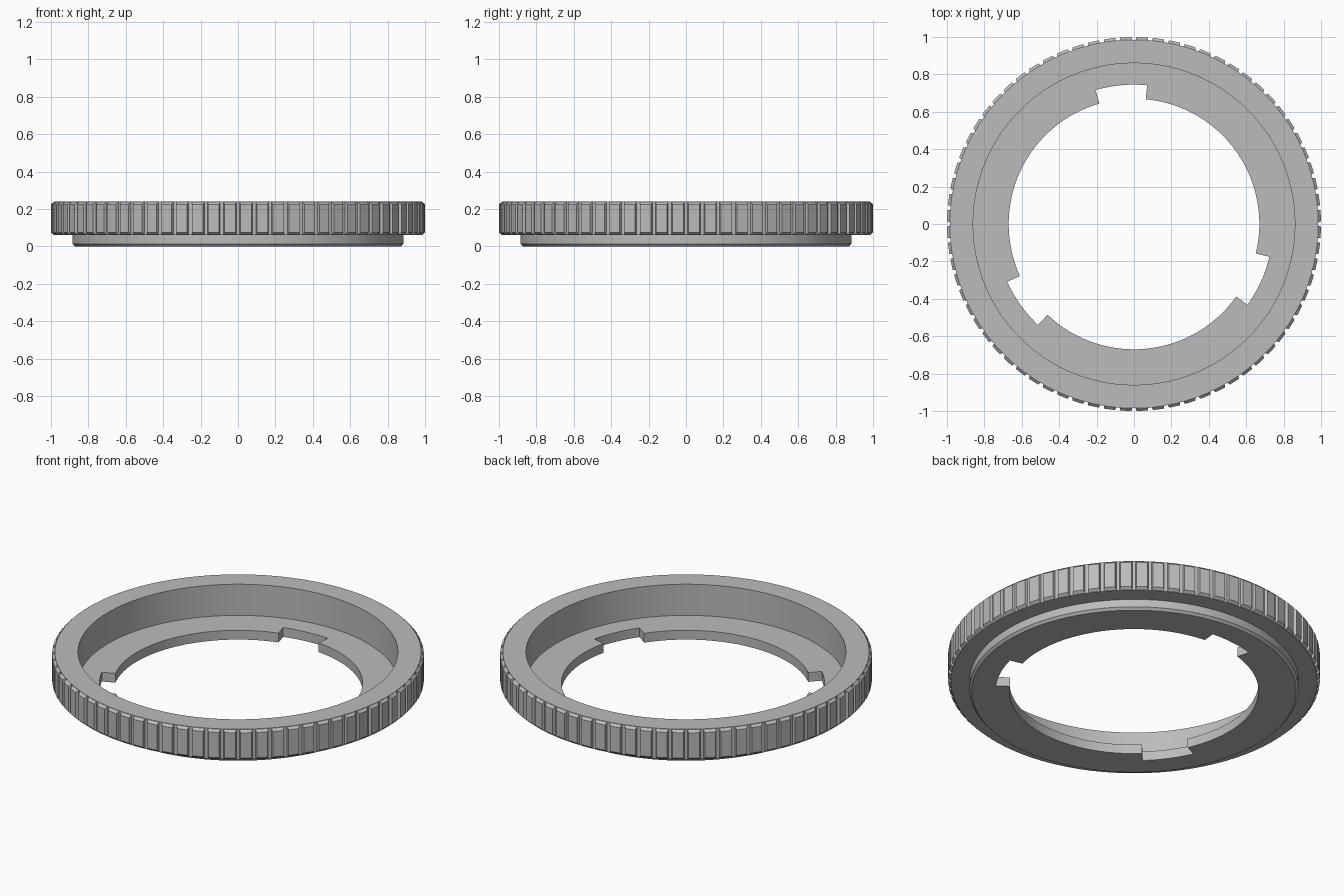
import bpy, bmesh, math
from math import cos, sin, radians, pi

cube = bpy.data.objects.get("Cube")
if cube:
    bpy.data.objects.remove(cube, do_unlink=True)

grey = bpy.data.materials.new("satin_grey")
grey.use_nodes = True
colour = (0.5, 0.5, 0.5, 1)
grey.diffuse_color = colour
grey.node_tree.nodes["Principled BSDF"].inputs["Base Color"].default_value = colour

TOP, STEP, FLOOR = 0.24, 0.06, 0.055
BASE_R, RIB_R = 0.985, 1.0
RIBS = 72


def polar(r, a, z):
    return (r * cos(a), r * sin(a), z)


def make_object(name, bm):
    bmesh.ops.recalc_face_normals(bm, faces=bm.faces)
    mesh = bpy.data.meshes.new(name)
    bm.to_mesh(mesh)
    bm.free()
    mesh.materials.append(grey)
    obj = bpy.data.objects.new(name, mesh)
    bpy.context.collection.objects.link(obj)
    return obj


def sweep(bm, profile, angles, closed):
    """Carry a closed (radius, z) profile round the z axis."""
    rings = [[bm.verts.new(polar(r, a, z)) for r, z in profile] for a in angles]
    n = len(profile)
    pairs = list(zip(rings, rings[1:]))
    if closed:
        pairs.append((rings[-1], rings[0]))
    else:
        bm.faces.new(rings[0])
        bm.faces.new(rings[-1])
    for p, q in pairs:
        for i in range(n):
            j = (i + 1) % n
            bm.faces.new((p[i], p[j], q[j], q[i]))


def activate(obj):
    bpy.ops.object.select_all(action='DESELECT')
    obj.select_set(True)
    bpy.context.view_layer.objects.active = obj


# Stepped ring with a deep recess and an inner flange
body = bmesh.new()
sweep(body, [(0.67, 0), (0.872, 0), (0.885, 0.014), (0.885, STEP),
             (BASE_R, STEP), (BASE_R, TOP), (0.86, TOP), (0.86, FLOOR),
             (0.67, FLOOR)],
      [2 * pi * i / 216 for i in range(216)], True)
ring = make_object("ring_body", body)

# Three bayonet notches through the flange
cutter_bm = bmesh.new()
for start, end in ((84.6, 106), (204.5, 226.4), (324.6, 346.4)):
    sweep(cutter_bm, [(0.6, -0.1), (0.745, -0.1), (0.745, 0.15), (0.6, 0.15)],
          [radians(start + (end - start) * i / 12) for i in range(13)], False)
cutter = make_object("notch_cutter", cutter_bm)
cutter.hide_render = True
cut = ring.modifiers.new("notches", 'BOOLEAN')
cut.operation = 'DIFFERENCE'
cut.solver = 'EXACT'
cut.object = cutter
activate(ring)
bpy.ops.object.modifier_apply(modifier=cut.name)
bpy.data.objects.remove(cutter, do_unlink=True)

# Grip ribs with bevelled ends and slanted sides
rib_bm = bmesh.new()
pitch = 2 * pi / RIBS
bevel = 0.015
for k in range(RIBS):
    mid = -pi / 2 + (k + 0.5) * pitch
    inner, outer = [], []
    for side, end in ((-1, 0), (1, 0), (1, 1), (-1, 1)):
        z = TOP if end else STEP
        inset = -bevel if end else bevel
        inner.append(rib_bm.verts.new(polar(BASE_R - 0.002, mid + side * pitch * 0.4, z)))
        outer.append(rib_bm.verts.new(polar(RIB_R, mid + side * pitch * 0.34, z + inset)))
    rib_bm.faces.new(outer)
    for i in range(4):
        j = (i + 1) % 4
        rib_bm.faces.new((inner[i], inner[j], outer[j], outer[i]))
    rib_bm.faces.new(inner[::-1])
make_object("grip_ribs", rib_bm)

activate(ring)
bpy.ops.object.shade_smooth_by_angle(angle=radians(25))
